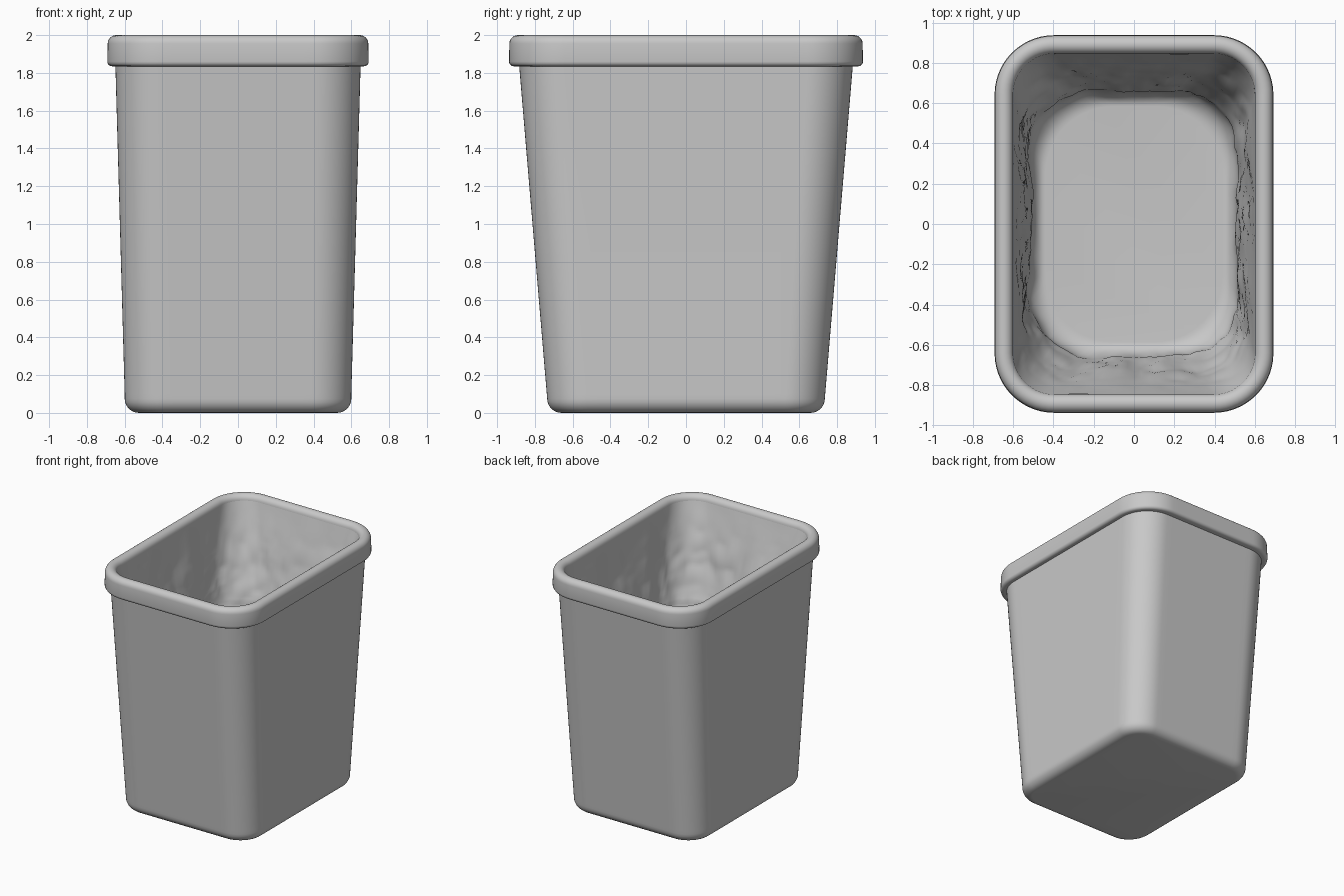
import bpy, bmesh, math
from mathutils import Vector, noise

cube = bpy.data.objects.get("Cube")
if cube:
    bpy.data.objects.remove(cube, do_unlink=True)

grey = bpy.data.materials.new("grey_plastic")
grey.use_nodes = True
colour = (0.58, 0.58, 0.58, 1)
grey.diffuse_color = colour
grey.node_tree.nodes["Principled BSDF"].inputs["Base Color"].default_value = colour

CORNER, SIDE = 14, 16


def outline(hx, hy, r, z):
    """Rounded rectangle ring with evenly divided corners and straight sides."""
    arcs = []
    for i, (sx, sy) in enumerate(((1, 1), (-1, 1), (-1, -1), (1, -1))):
        centre = Vector((sx * (hx - r), sy * (hy - r), z))
        angles = [math.pi / 2 * (i + k / CORNER) for k in range(CORNER + 1)]
        arcs.append([centre + r * Vector((math.cos(a), math.sin(a), 0)) for a in angles])
    ring = []
    for i, arc in enumerate(arcs):
        nxt = arcs[(i + 1) % 4][0]
        ring += arc + [arc[-1].lerp(nxt, k / SIDE) for k in range(1, SIDE)]
    return ring


def loft(name, sections, cap=True, flip=False, shape=None, angle=50):
    """Skin a stack of rounded rectangles (half x, half y, radius, z)."""
    bm = bmesh.new()
    rings = []
    for s in sections:
        pts = outline(*s)
        rings.append([bm.verts.new(shape(p) if shape else p) for p in pts])
    for a, b in zip(rings, rings[1:]):
        for i in range(len(a)):
            j = (i + 1) % len(a)
            bm.faces.new((a[i], a[j], b[j], b[i]))
    if cap:
        bm.faces.new(rings[-1])
    if flip:
        bmesh.ops.reverse_faces(bm, faces=bm.faces[:])
    mesh = bpy.data.meshes.new(name)
    bm.to_mesh(mesh)
    bm.free()
    mesh.materials.append(grey)
    obj = bpy.data.objects.new(name, mesh)
    bpy.context.collection.objects.link(obj)
    bpy.ops.object.select_all(action="DESELECT")
    bpy.context.view_layer.objects.active = obj
    obj.select_set(True)
    bpy.ops.object.shade_smooth_by_angle(angle=math.radians(angle))


def fillet(hx, hy, r, z, size, start, end, steps=6):
    """Sections rounding an edge; the arc centre sits at hx, hy, z."""
    out = []
    for k in range(steps + 1):
        a = math.radians(start + (end - start) * k / steps)
        d = size * math.cos(a)
        out.append((hx + d, hy + d, r + d, z + size * math.sin(a)))
    return out


# Tapered outer wall with a rounded foot
wall = [(0.65, 0.885, 0.24, 1.86), (0.648, 0.88, 0.24, 1.8), (0.6, 0.737, 0.21, 0.1)]
foot = fillet(0.525, 0.66, 0.135, 0.075, 0.075, 0, -90)
loft("bin_body", wall + foot, flip=True)

# Thick rim band, rounded over the top and along the lower edge
under = [(0.645, 0.875, 0.24, 1.835)]
lower = fillet(0.667, 0.912, 0.27, 1.86, 0.025, -90, 0, 4)
upper = fillet(0.645, 0.89, 0.25, 1.955, 0.045, 0, 180, 12)
loft("rim", under + lower + upper, cap=False)


# Crumpled liner, creased down its height and smooth at the lip and floor
def crumple(p):
    depth = min(1, (1.95 - p.z) / 0.4) * min(1, max(0, (p.z - 1.12) / 0.12))
    folds = noise.noise(Vector((p.x * 6, p.y * 6, p.z * 2)))
    creases = abs(noise.noise(Vector((p.x * 11, p.y * 11, p.z * 4 + 7))))
    push = depth * (0.025 * folds + 0.025 * creases)
    return p - Vector((p.x, p.y, 0)).normalized() * push


def liner_wall(t):
    return (0.6 - 0.08 * t, 0.845 - 0.18 * t, 0.205 + 0.105 * t, 1.955 - 0.71 * t)


def liner_floor(t):
    """Broad sweep from the wall into a rounder floor."""
    a = math.pi / 2 * t
    drop, sweep = math.sin(a), 1 - math.cos(a)
    return (0.52 - 0.08 * sweep, 0.665 - 0.08 * sweep, 0.31 + 0.03 * sweep, 1.245 - 0.13 * drop)


liner = [liner_wall(k / 36) for k in range(37)] + [liner_floor(k / 10) for k in range(1, 11)]
loft("inner_liner", liner, shape=crumple, angle=60)
